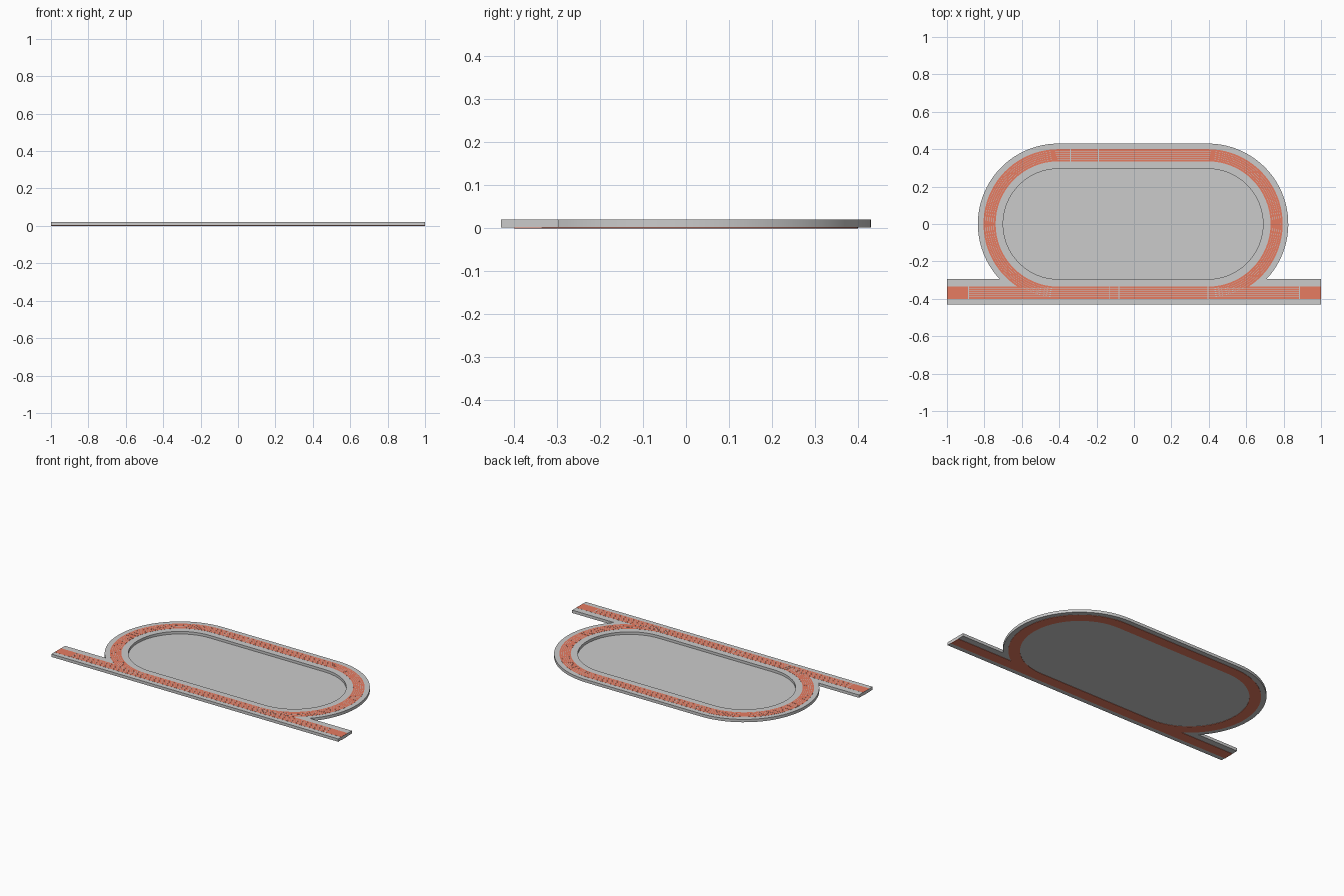
import bpy
from math import pi, asin, cos, sin, radians

if "Cube" in bpy.data.objects:
    bpy.data.objects.remove(bpy.data.objects["Cube"])

CX, HALF = -0.005, 0.40      # centre and half length of the straights
SEG = 32


def arc(cx, r, a0, a1):
    return [(cx + r * cos(a0 + (a1 - a0) * i / SEG), r * sin(a0 + (a1 - a0) * i / SEG))
            for i in range(SEG + 1)]


def stadium(r):
    return arc(CX + HALF, r, -pi / 2, pi / 2) + arc(CX - HALF, r, pi / 2, 3 * pi / 2)


def track_outline(r, inner, end):
    # oval with the front sprint straight running past both bends
    a = -asin(inner / r)
    return ([(-end, -r), (end, -r), (end, -inner)]
            + arc(CX + HALF, r, a, pi / 2)
            + arc(CX - HALF, r, pi / 2, pi - a) + [(-end, -inner)])


def slab(name, loops, z0, z1, mat=None):
    # filled 2D outlines (later loops are holes) extruded from z0 to z1
    cu = bpy.data.curves.new(name, 'CURVE')
    cu.dimensions = '2D'
    cu.fill_mode = 'BOTH'
    cu.extrude = (z1 - z0) / 2
    for pts in loops:
        sp = cu.splines.new('POLY')
        sp.points.add(len(pts) - 1)
        for p, (x, y) in zip(sp.points, pts):
            p.co = (x, y, 0, 1)
        sp.use_cyclic_u = True
    ob = bpy.data.objects.new(name, cu)
    ob.location.z = (z0 + z1) / 2
    bpy.context.collection.objects.link(ob)
    bpy.ops.object.select_all(action='DESELECT')
    ob.select_set(True)
    bpy.context.view_layer.objects.active = ob
    bpy.ops.object.convert(target='MESH')
    bpy.ops.object.shade_smooth_by_angle(angle=radians(30))
    if mat:
        ob.data.materials.clear()
        ob.data.materials.append(mat)
    return ob


def rect(x0, x1, y0, y1):
    return [(x0, y0), (x1, y0), (x1, y1), (x0, y1)]


red = bpy.data.materials.new("track_red")
red.diffuse_color = (0.80, 0.20, 0.12, 1)
red.use_nodes = True
red.node_tree.nodes["Principled BSDF"].inputs["Base Color"].default_value = red.diffuse_color

# grey base with kerbs, and the sunken infield
slab("base", [track_outline(0.43, 0.295, 1.0), stadium(0.295)], 0.002, 0.02)
slab("infield", [stadium(0.297)], 0.002, 0.004)

# red running surface
slab("running_surface", [track_outline(0.40, 0.335, 0.9995), stadium(0.335)], 0.0, 0.0205, red)

# lane lines around the oval and along the sprint straight
T0, T1, W = 0.0203, 0.0207, 0.0006
for i in range(1, 6):
    r = 0.335 + 0.065 * i / 6
    slab(f"lane_line_{i}", [stadium(r + W), stadium(r - W)], T0, T1)
    for side, x0, x1 in (("left", -0.885, CX - HALF), ("right", CX + HALF, 0.885)):
        slab(f"sprint_line_{side}_{i}", [rect(x0, x1, -r - W, -r + W)], T0, T1)

# start and finish lines
for i, (x, s) in enumerate([(-0.885, -1), (0.885, -1), (-0.13, -1), (-0.08, -1),
                            (0.395, -1), (-0.34, 1), (-0.19, 1)]):
    y0, y1 = sorted((s * 0.335, s * 0.40))
    slab(f"cross_line_{i + 1}", [rect(x - 0.002, x + 0.002, y0, y1)], T0, T1)
